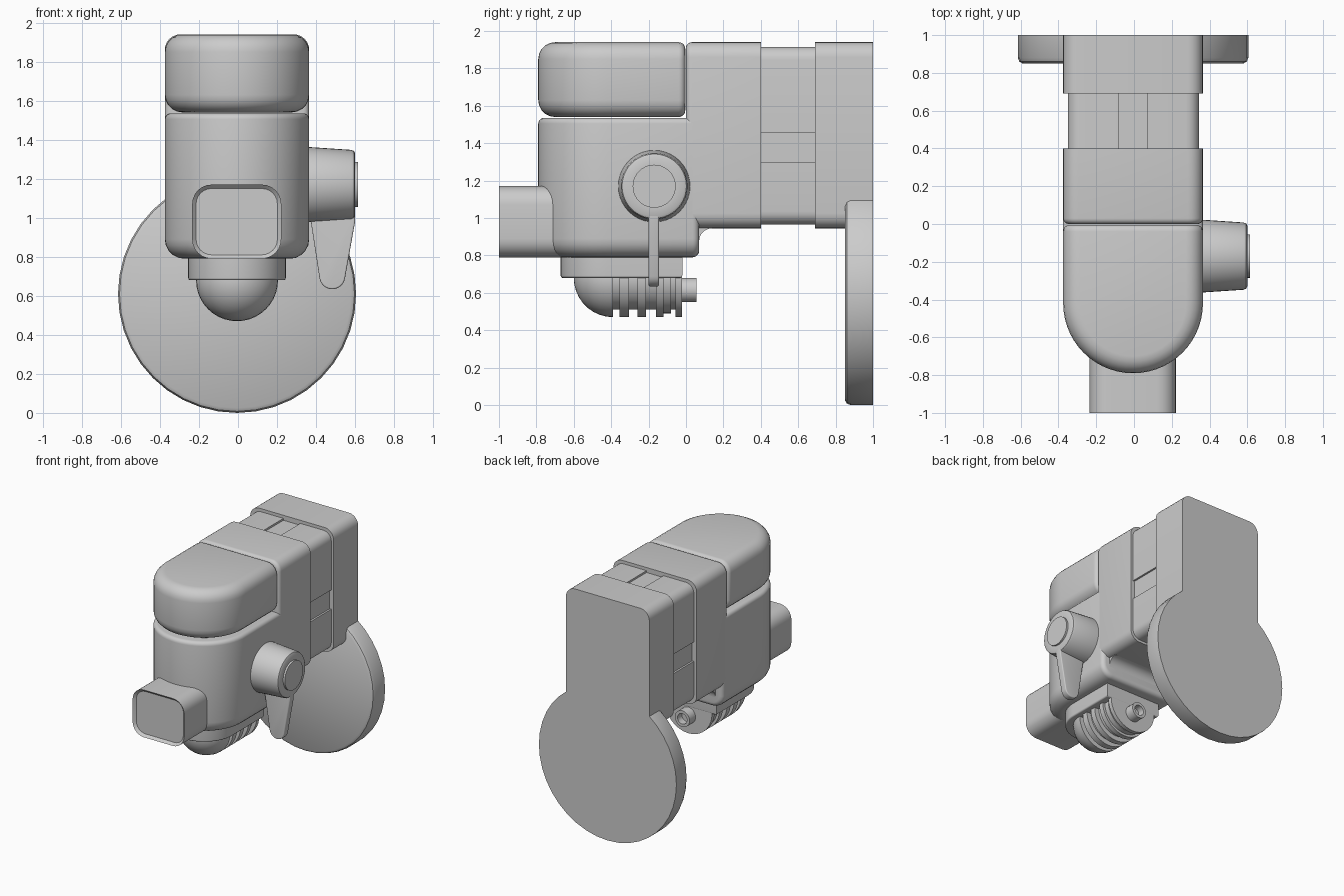
import bpy, bmesh, math

if "Cube" in bpy.data.objects:
    bpy.data.objects.remove(bpy.data.objects["Cube"])

CX = -0.005   # centre line of the model
PLACE = {'x': lambda u, v, w: (w, u, v),
         'y': lambda u, v, w: (u, w, v),
         'z': lambda u, v, w: (u, v, w)}


def finish(name, bm):
    bmesh.ops.remove_doubles(bm, verts=bm.verts, dist=1e-5)
    bmesh.ops.recalc_face_normals(bm, faces=bm.faces)
    me = bpy.data.meshes.new(name)
    bm.to_mesh(me)
    bm.free()
    ob = bpy.data.objects.new(name, me)
    bpy.context.collection.objects.link(ob)
    return ob


def bevel_at(bm, axis, pos, amount, segs=5):
    """Round every edge lying in the plane axis = pos."""
    i = 'xyz'.index(axis)
    edges = [e for e in bm.edges if all(abs(v.co[i] - pos) < 1e-5 for v in e.verts)]
    bmesh.ops.bevel(bm, geom=edges, offset=amount, segments=segs, profile=0.5,
                    affect='EDGES', clamp_overlap=False)


def prism(name, pts, axis, lo, hi, blo=0, bhi=0, cut=None, recess=None):
    """Extrude a 2D outline; optional end rounding, rear slice and recessed low end."""
    bm = bmesh.new()
    a = [bm.verts.new(PLACE[axis](u, v, lo)) for u, v in pts]
    b = [bm.verts.new(PLACE[axis](u, v, hi)) for u, v in pts]
    n = len(pts)
    low = bm.faces.new(a[::-1])
    bm.faces.new(b)
    for i in range(n):
        j = (i + 1) % n
        bm.faces.new((a[i], a[j], b[j], b[i]))
    bmesh.ops.recalc_face_normals(bm, faces=bm.faces)
    if recess:
        bmesh.ops.inset_region(bm, faces=[low], thickness=recess[0])
        for v in low.verts:
            v.co['xyz'.index(axis)] += recess[1]
    if blo:
        bevel_at(bm, axis, lo, blo)
    if bhi:
        bevel_at(bm, axis, hi, bhi)
    if cut:
        y, amount = cut
        geom = bm.verts[:] + bm.edges[:] + bm.faces[:]
        bmesh.ops.bisect_plane(bm, geom=geom, plane_co=(0, y, 0), plane_no=(0, 1, 0),
                               clear_outer=True)
        bmesh.ops.holes_fill(bm, edges=[e for e in bm.edges if e.is_boundary], sides=0)
        bmesh.ops.recalc_face_normals(bm, faces=bm.faces)
        bevel_at(bm, 'y', y, amount)
    return finish(name, bm)


def lathe(name, profile, axis, ca, cb, n=40):
    """Revolve (radius, position) pairs around an axis through (ca, cb)."""
    bm = bmesh.new()
    rings = []
    for r, w in profile:
        r = max(r, 1e-7)
        rings.append([bm.verts.new(PLACE[axis](ca + r * math.cos(2 * math.pi * k / n),
                                               cb + r * math.sin(2 * math.pi * k / n), w))
                      for k in range(n)])
    for p, q in zip(rings, rings[1:]):
        for k in range(n):
            m = (k + 1) % n
            bm.faces.new((p[k], p[m], q[m], q[k]))
    return finish(name, bm)


def arc(cx, cy, r, a0, a1, n):
    return [(cx + r * math.cos(math.radians(a0 + (a1 - a0) * k / n)),
             cy + r * math.sin(math.radians(a0 + (a1 - a0) * k / n))) for k in range(n + 1)]


def round_rect(x0, x1, z0, z1, r, n=6):
    return (arc(x1 - r, z1 - r, r, 0, 90, n) + arc(x0 + r, z1 - r, r, 90, 180, n) +
            arc(x0 + r, z0 + r, r, 180, 270, n) + arc(x1 - r, z0 + r, r, 270, 360, n))


def d_shape(hw, cy, rear):
    return arc(CX, cy, hw, 180, 360, 28) + [(CX + hw, rear), (CX - hw, rear)]


# Main housing: round-fronted lower body, tall rear block, fillet underneath
prism('lower_body', d_shape(0.37, -0.42, 0.3), 'z', 0.79, 1.535, 0.1, 0.03, cut=(0.07, 0.035))
prism('rear_body', round_rect(-0.375, 0.365, 0.945, 1.94, 0.08), 'y', 0.0, 0.4, blo=0.03)
prism('body_fillet', [(0.03, 0.96), (0.14, 0.96)] + arc(0.14, 0.875, 0.07, 90, 180, 8) +
      [(0.03, 0.875)], 'x', -0.31, 0.30)

# Lid on top
prism('lid', d_shape(0.37, -0.42, 0.3), 'z', 1.54, 1.94, 0.09, 0.09, cut=(-0.004, 0.035))

# Neck with a shallow channel in the middle of each side
x0, x1, z0, z1, d, r = -0.35, 0.345, 0.965, 1.915, 0.015, 0.07
ga, gb, ha, hb = -0.08, 0.07, 1.30, 1.455
neck = ([(x1, hb)] + arc(x1 - r, z1 - r, r, 0, 90, 6) +
        [(gb, z1), (gb, z1 - d), (ga, z1 - d), (ga, z1)] +
        arc(x0 + r, z1 - r, r, 90, 180, 6) +
        [(x0, hb), (x0 + d, hb), (x0 + d, ha), (x0, ha)] +
        arc(x0 + r, z0 + r, r, 180, 270, 6) +
        [(ga, z0), (ga, z0 + d), (gb, z0 + d), (gb, z0)] +
        arc(x1 - r, z0 + r, r, 270, 360, 6) +
        [(x1, ha), (x1 - d, ha), (x1 - d, hb)])
prism('neck', neck, 'y', 0.39, 0.70)

# Mounting block and round wall plate
prism('mount_block', round_rect(-0.375, 0.365, 0.945, 1.94, 0.08), 'y', 0.69, 1.0)
lathe('wall_plate', [(0, 0.85), (0.585, 0.85), (0.602, 0.86), (0.61, 0.88), (0.61, 1.0), (0, 1.0)],
      'y', CX, 0.61)

# Front spout with recessed mouth
prism('front_spout', round_rect(-0.235, 0.222, 0.79, 1.17, 0.1), 'y', -1.0, -0.6,
      recess=(0.02, 0.02))

# Side knob and its lever
lathe('side_knob', [(0, 0.33), (0.192, 0.33), (0.192, 0.37), (0.178, 0.58), (0.172, 0.594),
                    (0.16, 0.6), (0.115, 0.6), (0.115, 0.615), (0, 0.615)], 'x', -0.17, 1.17)
prism('knob_lever', [(0.6, 1.03), (0.375, 1.03), (0.375, 0.97)] +
      arc(0.483, 0.70, 0.066, 190, 350, 12) + [(0.6, 0.98)], 'y', -0.20, -0.145, 0.008, 0.008)

# Collar under the body
prism('collar', d_shape(0.25, -0.42, -0.02), 'z', 0.68, 0.85, blo=0.012)

# Ribbed underside drum: dome front, then fins
drum = [(0.21 * math.sin(math.radians(t)), -0.39 - 0.21 * math.cos(math.radians(t)))
        for t in range(0, 91, 10)]
for a, b in ((-0.355, -0.305), (-0.26, -0.215), (-0.16, -0.12), (-0.055, -0.022)):
    drum += [(0.17, drum[-1][1]), (0.17, a), (0.21, a), (0.21, b)]
    if a == -0.16:   # half-height spacer before the last fin
        drum += [(0.19, b), (0.19, -0.08)]
drum.append((0, -0.022))
lathe('ribbed_drum', drum, 'y', CX, 0.68)

# Hollow peg behind the drum
lathe('peg', [(0, -0.04), (0.065, -0.04), (0.065, 0.055), (0.042, 0.055), (0.042, 0.0), (0, 0.0)],
      'y', CX, 0.615, 24)

bpy.ops.object.select_all(action='SELECT')
bpy.context.view_layer.objects.active = bpy.data.objects['lower_body']
bpy.ops.object.shade_smooth_by_angle(angle=math.radians(32))
